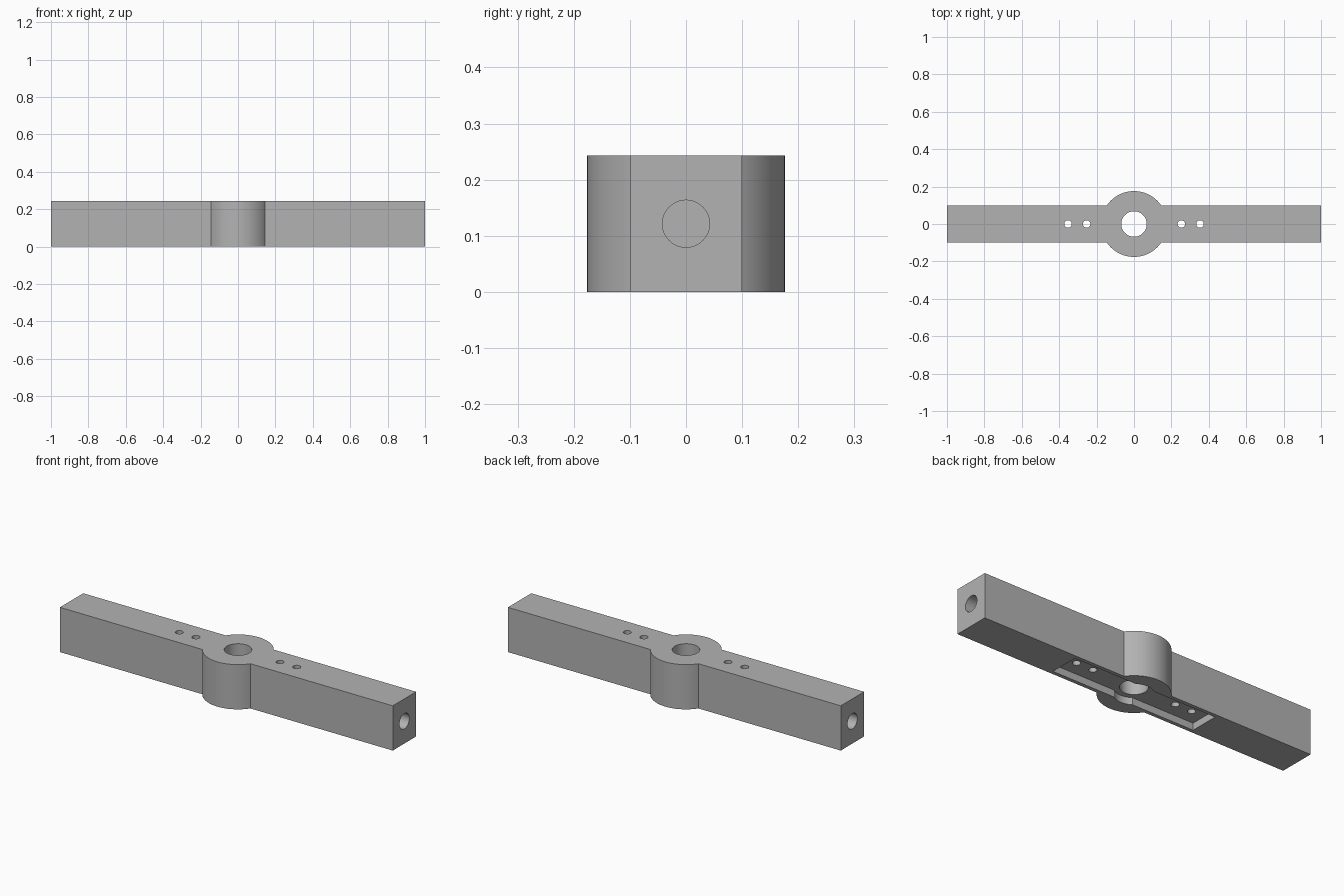
import bpy
import math

cube = bpy.data.objects.get("Cube")
if cube:
    bpy.data.objects.remove(cube, do_unlink=True)

HEIGHT = 0.243
RECESS = 0.038

grey = bpy.data.materials.new("plain grey")
grey.use_nodes = True
colour = (0.45, 0.45, 0.45, 1)
grey.diffuse_color = colour
grey.node_tree.nodes["Principled BSDF"].inputs["Base Color"].default_value = colour


def finish(obj, name):
    obj.name = name
    obj.data.materials.append(grey)
    return obj


def box(name, size, centre):
    bpy.ops.mesh.primitive_cube_add(size=1, location=centre)
    obj = bpy.context.object
    obj.scale = size
    bpy.ops.object.transform_apply(location=True, rotation=True, scale=True)
    return finish(obj, name)


def cylinder(name, radius, depth, centre, sides=64, along_x=False):
    turn = (0, math.pi / 2, 0) if along_x else (0, 0, 0)
    bpy.ops.mesh.primitive_cylinder_add(vertices=sides, radius=radius, depth=depth,
                                        location=centre, rotation=turn)
    bpy.ops.object.transform_apply(location=True, rotation=True, scale=True)
    return finish(bpy.context.object, name)


def combine(target, tool, operation):
    mod = target.modifiers.new(tool.name, 'BOOLEAN')
    mod.operation = operation
    mod.solver = 'EXACT'
    mod.object = tool
    bpy.context.view_layer.objects.active = target
    bpy.ops.object.modifier_apply(modifier=mod.name)
    bpy.data.objects.remove(tool, do_unlink=True)


# Straight bar with a round hub in the middle
bar = box("hub_bar", (2, 0.2, HEIGHT), (0, 0, HEIGHT / 2))
combine(bar, cylinder("hub", 0.176, HEIGHT, (0, 0, HEIGHT / 2), 96), 'UNION')

# Shallow recess underneath, widened around the hub
combine(bar, box("slot_cutter", (0.86, 0.16, 2 * RECESS), (0, 0, 0)), 'DIFFERENCE')
combine(bar, cylinder("round_cutter", 0.098, 2 * RECESS, (0, 0, 0)), 'DIFFERENCE')

# Central bore and screw holes
combine(bar, cylinder("bore_cutter", 0.068, 1, (0, 0, 0)), 'DIFFERENCE')
for x in (-0.353, -0.253, 0.253, 0.353):
    combine(bar, cylinder("screw_cutter", 0.02, 1, (x, 0, 0), 32), 'DIFFERENCE')

# Blind hole in each end
for side in (-1, 1):
    combine(bar, cylinder("end_cutter", 0.042, 1, (side * 1.1, 0, HEIGHT / 2), 48, True),
            'DIFFERENCE')

bpy.ops.object.select_all(action='DESELECT')
bar.select_set(True)
bpy.context.view_layer.objects.active = bar
bpy.ops.object.shade_smooth_by_angle(angle=math.radians(30))
